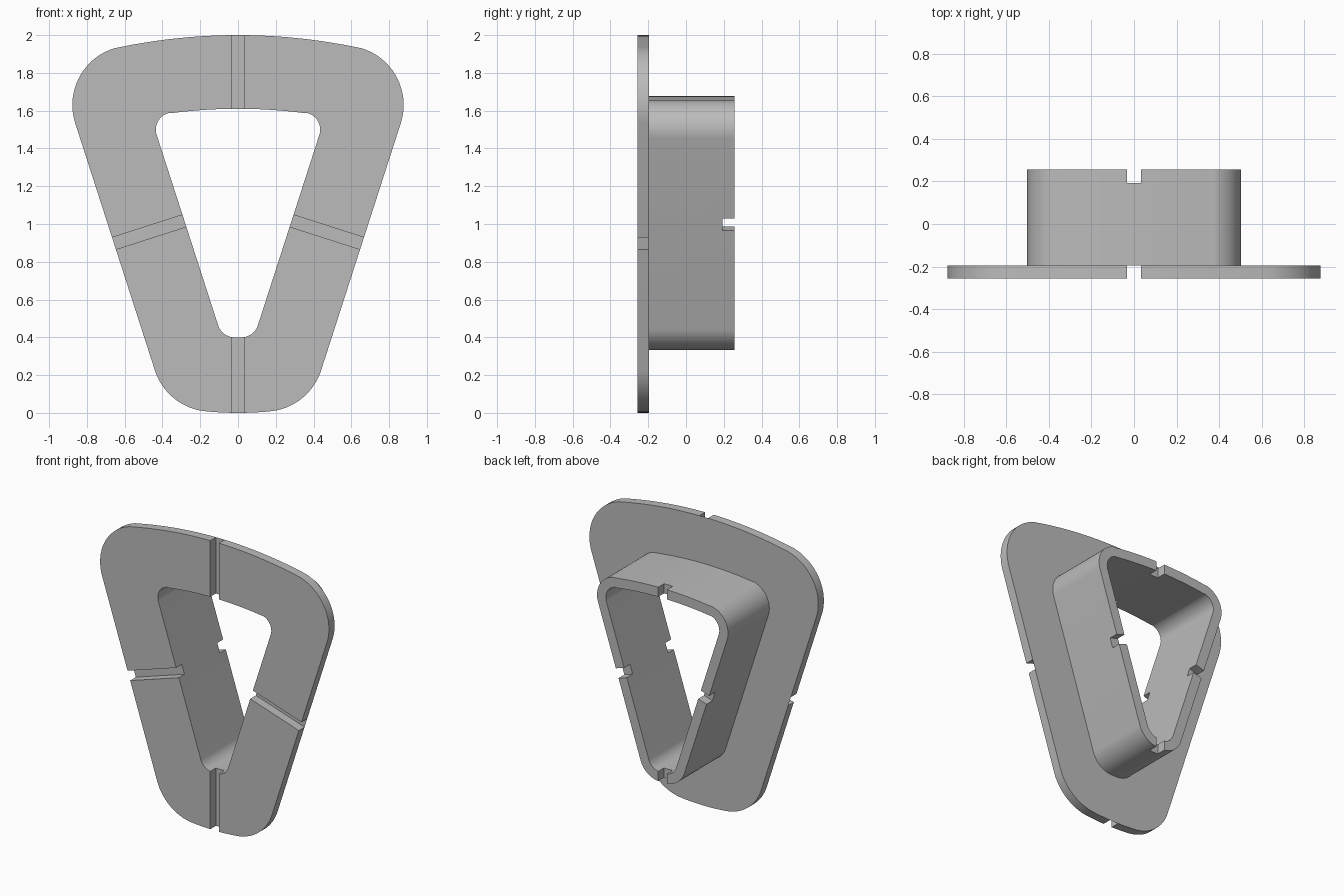
import bpy, bmesh
from math import atan2, cos, sin, pi, radians

cube = bpy.data.objects.get("Cube")
if cube:
    bpy.data.objects.remove(cube, do_unlink=True)

TILT = radians(17.8)          # lean of the straight sides
FRONT, FLANGE_BACK, NOTCH, BACK = -0.257, -0.195, 0.193, 0.257

grey = bpy.data.materials.new("plain grey")
grey.use_nodes = True
grey.diffuse_color = (0.5, 0.5, 0.5, 1)
grey.node_tree.nodes["Principled BSDF"].inputs["Base Color"].default_value = (0.5, 0.5, 0.5, 1)


def arc(cx, cz, r, a0, a1, n):
    return [(cx + r * cos(a0 + (a1 - a0) * i / n),
             cz + r * sin(a0 + (a1 - a0) * i / n)) for i in range(n + 1)]


def outline(top, top_r, upper, upper_r, lower, lower_r, bottom, bottom_r):
    """Rounded triangle: bowed top, upper corner, straight side, lower corner, bowed bottom."""
    a = atan2(upper[1] - top + top_r, upper[0])
    b = atan2(lower[1] - bottom - bottom_r, lower[0])
    half = arc(0, top - top_r, top_r, pi / 2, a, 10)
    half += arc(*upper, upper_r, a, -TILT, 20)[1:]
    half += arc(*lower, lower_r, -TILT, b, 20)
    half += arc(0, bottom + bottom_r, bottom_r, b, -pi / 2, 6)[1:]
    return half + [(-x, z) for x, z in half[-2:0:-1]]


def add_object(name, bm):
    bmesh.ops.recalc_face_normals(bm, faces=bm.faces)
    mesh = bpy.data.meshes.new(name)
    bm.to_mesh(mesh)
    bm.free()
    mesh.materials.append(grey)
    obj = bpy.data.objects.new(name, mesh)
    bpy.context.collection.objects.link(obj)
    return obj


def prism(name, points, y0, y1):
    bm = bmesh.new()
    face = bm.faces.new([bm.verts.new((x, y0, z)) for x, z in points])
    ext = bmesh.ops.extrude_face_region(bm, geom=[face])
    moved = [v for v in ext["geom"] if isinstance(v, bmesh.types.BMVert)]
    bmesh.ops.translate(bm, verts=moved, vec=(0, y1 - y0, 0))
    if face.is_valid and len(face.link_loops if hasattr(face, "link_loops") else []) < 0:
        bm.faces.remove(face)
    return add_object(name, bm)


def slot(x, z, turn, y0, y1):
    """Box cutter, long in its local x."""
    bm = bmesh.new()
    bmesh.ops.create_cube(bm, size=1)
    obj = add_object("slot_cutter", bm)
    obj.scale = (0.8, y1 - y0, 0.066)
    obj.rotation_euler = (0, turn, 0)
    obj.location = (x, (y0 + y1) / 2, z)
    return obj


def combine(body, tool, operation):
    tool.hide_render = True
    bpy.context.view_layer.update()
    mod = body.modifiers.new("combine", 'BOOLEAN')
    mod.operation, mod.object, mod.solver = operation, tool, 'EXACT'
    bpy.ops.object.select_all(action='DESELECT')
    bpy.context.view_layer.objects.active = body
    body.select_set(True)
    bpy.ops.object.modifier_apply(modifier=mod.name)
    bpy.data.objects.remove(tool, do_unlink=True)


def bore_outline(grow):
    return outline(1.61 + grow, 2.7 + grow, (0.345, 1.5), 0.09 + grow,
                   (0.019, 0.49), 0.09 + grow, 0.40 - grow, 1.34 + grow)


# Flange plate, with the sleeve behind it, and the bore through both
body = prism("flanged_sleeve",
             outline(2.0, 3.1, (0.563, 1.63), 0.314, (0.141, 0.321), 0.314, 0, 1.74),
             FRONT, FLANGE_BACK)
combine(body, prism("sleeve", bore_outline(0.067), -0.22, BACK), 'UNION')
combine(body, prism("bore", bore_outline(0), -0.4, 0.4), 'DIFFERENCE')

# Four slots across the flange and four matching notches in the sleeve's rear rim
for y0, y1 in ((-0.4, FLANGE_BACK), (NOTCH, 0.4)):
    for x, z, turn in ((0, 1.8, pi / 2), (0, 0.2, pi / 2),
                       (0.48, 0.954, TILT), (-0.48, 0.954, -TILT)):
        combine(body, slot(x, z, turn, y0, y1), 'DIFFERENCE')

bpy.ops.object.shade_smooth_by_angle(angle=radians(30))
